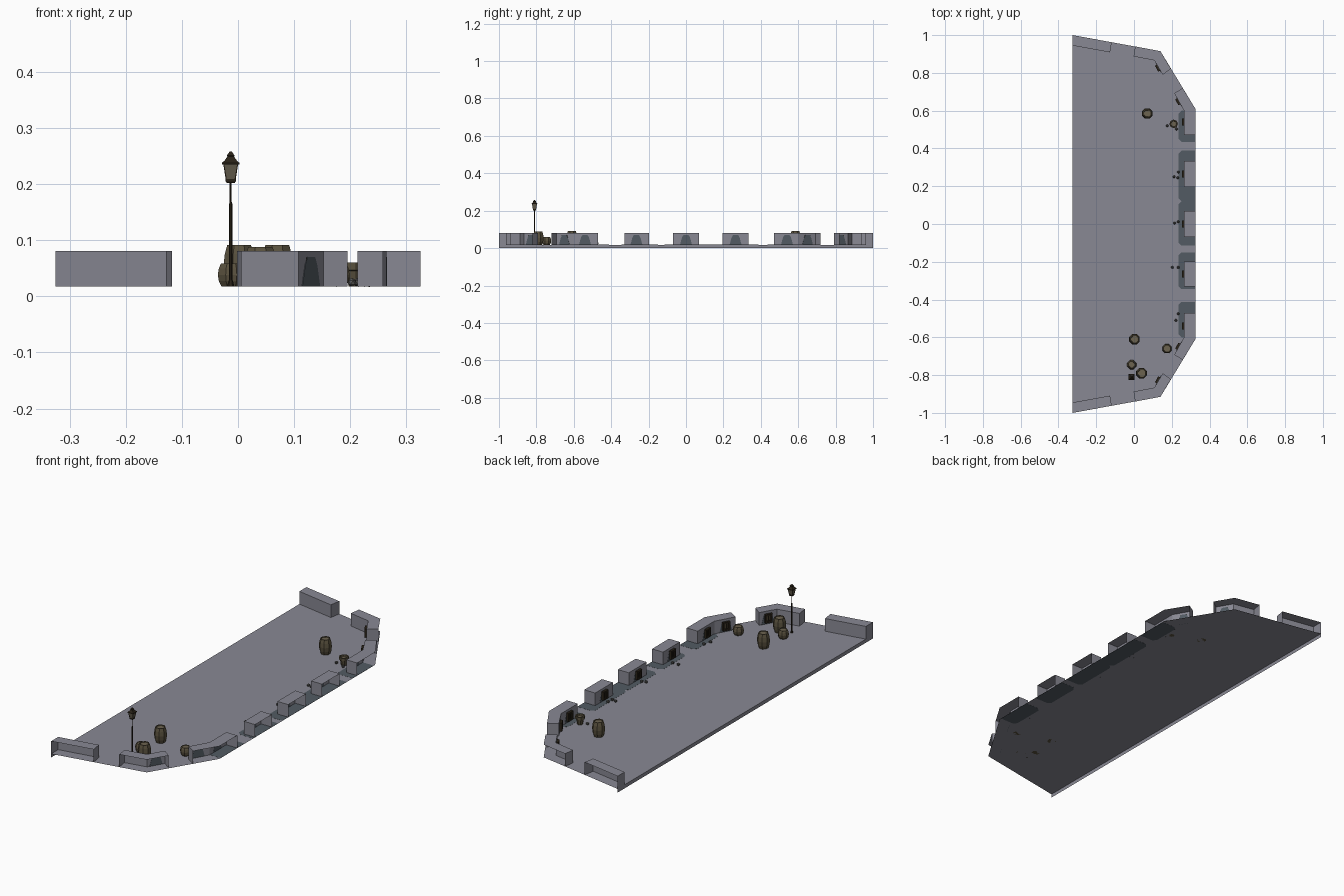
import bpy, bmesh, math
from mathutils import Matrix, Vector

if "Cube" in bpy.data.objects:
    bpy.data.objects.remove(bpy.data.objects["Cube"])

FLOOR, TOP = 0.018, 0.081


def material(name, rgb):
    m = bpy.data.materials.new(name)
    m.diffuse_color = (*rgb, 1)
    m.use_nodes = True
    m.node_tree.nodes["Principled BSDF"].inputs["Base Color"].default_value = m.diffuse_color
    return m


STONE = material("grey stone", (0.25, 0.25, 0.295))
SHADE = material("dark slate", (0.085, 0.105, 0.125))
WOOD = material("barrel wood", (0.10, 0.082, 0.048))
LID = material("barrel lid", (0.15, 0.125, 0.08))
IRON = material("dark iron", (0.022, 0.016, 0.009))
GLASS = material("dusty glass", (0.13, 0.11, 0.075))
BALL = material("ball grey", (0.10, 0.10, 0.095))


def make(name, bm, mats, normals=False):
    if normals:
        bmesh.ops.recalc_face_normals(bm, faces=bm.faces)
    me = bpy.data.meshes.new(name)
    bm.to_mesh(me)
    bm.free()
    for m in mats:
        me.materials.append(m)
    ob = bpy.data.objects.new(name, me)
    bpy.context.collection.objects.link(ob)
    return ob


def face(bm, pts):
    return bm.faces.new([bm.verts.new(p) for p in pts])


def prism(name, pts, height, mat, matrix=Matrix()):
    """Extrude a flat outline along local z."""
    bm = bmesh.new()
    f = face(bm, [(x, y, 0) for x, y in pts])
    r = bmesh.ops.extrude_face_region(bm, geom=[f])
    vs = [v for v in r["geom"] if isinstance(v, bmesh.types.BMVert)]
    bmesh.ops.translate(bm, verts=vs, vec=(0, 0, height))
    bm.transform(matrix)
    return make(name, bm, [mat], True)


def lathe(name, profile, sides, loc, mats, rule=None, turn=0.0):
    """Faceted solid of revolution from (radius, z) points."""
    bm = bmesh.new()
    rings = []
    for r, z in profile:
        rings.append([bm.verts.new((loc[0] + r * math.cos(turn + 2 * math.pi * i / sides),
                                    loc[1] + r * math.sin(turn + 2 * math.pi * i / sides),
                                    z)) for i in range(sides)])
    for k, (a, b) in enumerate(zip(rings, rings[1:])):
        for i in range(sides):
            j = (i + 1) % sides
            f = bm.faces.new((a[i], a[j], b[j], b[i]))
            f.material_index = rule(k) if rule else 0
    bm.faces.new(rings[0][::-1])
    bm.faces.new(rings[-1]).material_index = rule(len(rings) - 1) if rule else 0
    return make(name, bm, mats, True)


# Floor sheet with a skirt along the straight left edge
bm = bmesh.new()
face(bm, [(-0.325, -1, FLOOR), (0.14, -0.915, FLOOR), (0.325, -0.61, FLOOR),
          (0.325, 0.61, FLOOR), (0.14, 0.915, FLOOR), (-0.325, 1, FLOOR)])
face(bm, [(-0.325, 1, 0), (-0.325, -1, 0), (-0.325, -1, FLOOR), (-0.325, 1, FLOOR)])
make("floor", bm, [STONE])


# Parapet walls: top, inner face and end caps, open on the outside
def wall(name, outer, inner, flip=1):
    bm = bmesh.new()

    def col(p, z):
        return Vector((p[0], p[1] * flip, z))
    for i in range(len(outer) - 1):
        o1, o2, n1, n2 = outer[i], outer[i + 1], inner[i], inner[i + 1]
        face(bm, [col(o1, TOP), col(o2, TOP), col(n2, TOP), col(n1, TOP)])
        face(bm, [col(n1, TOP), col(n2, TOP), col(n2, FLOOR), col(n1, FLOOR)])
    for k, rev in ((0, 1), (-1, -1)):
        o, n = outer[k], inner[k]
        face(bm, [col(o, TOP), col(n, TOP), col(n, FLOOR), col(o, FLOOR)][::rev])
    if flip < 0:
        bmesh.ops.reverse_faces(bm, faces=bm.faces)
    make(name, bm, [STONE])


for s, side in ((1, "near"), (-1, "far")):
    wall("end_wall_" + side, [(-0.325, -1), (-0.118, -0.962)],
         [(-0.325, -0.945), (-0.127, -0.909)], s)
    wall("angled_wall_" + side, [(0.006, -0.94), (0.14, -0.915), (0.195, -0.822)],
         [(-0.002, -0.887), (0.108, -0.866), (0.152, -0.79)], s)
    wall("corner_wall_" + side, [(0.258, -0.72), (0.325, -0.61), (0.325, -0.47)],
         [(0.213, -0.692), (0.265, -0.6), (0.265, -0.47)], s)
for i, (a, b) in enumerate([(-0.33, -0.198), (-0.07, 0.07), (0.195, 0.333)]):
    wall(f"middle_wall_{i}", [(0.325, a), (0.325, b)], [(0.265, a), (0.265, b)])

# Dark patches on the floor round the feet of the walls
for i, (a, b) in enumerate([(-0.6, -0.412), (-0.345, -0.15), (-0.115, 0.12),
                            (0.12, 0.388), (0.435, 0.6)]):
    pts = [(0.324, a), (0.324, b), (0.252, b), (0.236, b - 0.016),
           (0.236, a + 0.016), (0.252, a)]
    prism(f"floor_patch_{i}", pts, 0.001, SHADE, Matrix.Translation((0, 0, FLOOR - 0.0005)))


# Wall hatches: stained wall behind, iron frame, pane with crossing bars
def hatch(i, x, y, angle):
    m = Matrix.Translation((x, y, 0)) @ Matrix.Rotation(angle, 4, 'Z')
    # local axes: outline x along the wall, outline y up, depth out of the wall
    up = m @ Matrix(((0, 0, 1, 0), (1, 0, 0, 0), (0, 1, 0, 0), (0, 0, 0, 1)))

    def plate(name, pts, d0, d1, mat):
        prism(f"{name}_{i}", pts, d1 - d0, mat, up @ Matrix.Translation((0, 0, d0)))

    def rect(x0, x1, z0, z1):
        return [(x0, z0), (x1, z0), (x1, z1), (x0, z1)]
    plate("wall_stain", [(-0.032, FLOOR), (0.032, FLOOR), (0.022, 0.055),
                         (0.014, 0.07), (-0.014, 0.07), (-0.022, 0.055)], -0.0008, 0.0008, SHADE)
    plate("hatch_back", rect(-0.016, 0.016, 0.03, 0.066), 0, 0.004, IRON)
    plate("hatch_pane", rect(-0.009, 0.009, 0.037, 0.06), 0.004, 0.007, WOOD)
    for n, r in enumerate([(-0.018, -0.01, 0.027, 0.069), (0.01, 0.018, 0.027, 0.069),
                           (-0.01, 0.01, 0.027, 0.035), (-0.01, 0.01, 0.061, 0.069),
                           (-0.002, 0.002, 0.035, 0.061)]):
        plate(f"hatch_frame_{n}", rect(*r), 0, 0.012, IRON)


spots = [(0.265, y, math.pi) for y in (-0.54, -0.265, 0, 0.265, 0.54)]
for x, y in ((0.237, -0.65), (0.13, -0.828)):
    spots += [(x, y, math.radians(150.5)), (x, -y, math.radians(-150.5))]
for i, sp in enumerate(spots):
    hatch(i, *sp)


# Barrels with a recessed lid
def barrel(name, x, y, r, h):
    prof = [(0.74, 0), (0.92, 0.22), (1, 0.5), (0.92, 0.78), (0.76, 1), (0.64, 1), (0.62, 0.95)]
    lathe(name, [(r * a, FLOOR + h * b) for a, b in prof], 8, (x, y),
          [WOOD, LID], lambda k: int(k == 6), math.pi / 8)


for i, b in enumerate([(0.07, 0.585, 0.03, 0.074), (0.002, -0.61, 0.03, 0.074),
                       (0.04, -0.79, 0.031, 0.07), (-0.012, -0.745, 0.026, 0.041),
                       (0.175, -0.66, 0.026, 0.041)]):
    barrel(f"barrel_{i}", *b)

# Tapered bucket with a lip
lathe("bucket", [(0.013, FLOOR), (0.018, 0.045), (0.023, 0.047), (0.023, 0.06),
                 (0.017, 0.06), (0.015, 0.052)], 8, (0.21, 0.53),
      [WOOD, LID], lambda k: int(k == 5))

# Loose round shot by the walls
for i, (x, y) in enumerate([(0.203, -0.23), (0.234, -0.23), (0.222, -0.51), (0.234, -0.475),
                            (0.215, 0.005), (0.234, 0.012), (0.212, 0.25), (0.232, 0.245),
                            (0.235, 0.275), (0.176, 0.52), (0.225, 0.503)]):
    bm = bmesh.new()
    bmesh.ops.create_icosphere(bm, subdivisions=1, radius=0.008,
                               matrix=Matrix.Translation((x, y, FLOOR + 0.007)))
    make(f"round_shot_{i}", bm, [BALL])

# Lamp post with a square tapered lantern
LX, LY = -0.013, -0.81
Q = math.sqrt(2)
lathe("lamp_post", [(0.006, FLOOR), (0.005, 0.025), (0.0028, 0.03), (0.0028, 0.165),
                    (0.0018, 0.168), (0.0018, 0.204)], 6, (LX, LY), [IRON])


def square(name, prof, mat):
    lathe(name, [(r * Q, z) for r, z in prof], 4, (LX, LY), [mat], None, math.pi / 4)


square("lantern_base", [(0.007, 0.202), (0.009, 0.205), (0.009, 0.209)], IRON)
square("lantern_glass", [(0.0075, 0.209), (0.012, 0.235)], GLASS)
square("lantern_roof", [(0.0155, 0.235), (0.0155, 0.238), (0.011, 0.242), (0.006, 0.249),
                        (0.007, 0.251), (0.002, 0.258)], IRON)
for sx in (-1, 1):
    for sy in (-1, 1):
        bm = bmesh.new()
        lo = [bm.verts.new((LX + sx * 0.0078 + dx, LY + sy * 0.0078 + dy, 0.208))
              for dx, dy in ((-.001, -.001), (.001, -.001), (.001, .001), (-.001, .001))]
        hi = [bm.verts.new(v.co + Vector((sx * 0.0045, sy * 0.0045, 0.028))) for v in lo]
        for k in range(4):
            bm.faces.new((lo[k], lo[(k + 1) % 4], hi[(k + 1) % 4], hi[k]))
        make("lantern_bar", bm, [IRON], True)
